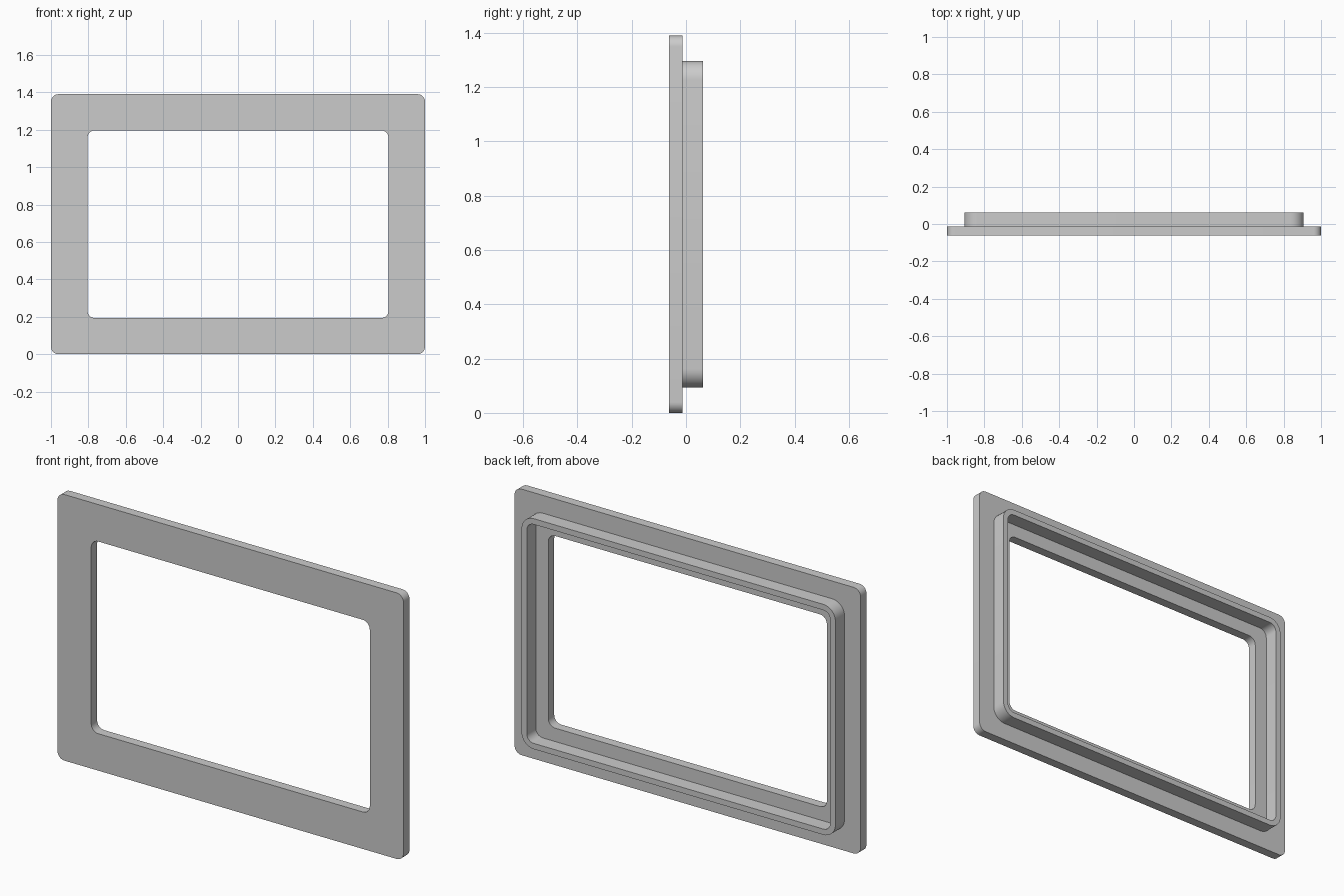
import bpy, bmesh
from math import sin, cos, pi

cube = bpy.data.objects.get("Cube")
if cube:
    bpy.data.objects.remove(cube, do_unlink=True)

grey = bpy.data.materials.new("plain grey")
grey.use_nodes = True
colour = (0.6, 0.6, 0.6, 1)
grey.diffuse_color = colour
grey.node_tree.nodes["Principled BSDF"].inputs["Base Color"].default_value = colour

MID_Z = 0.695
STEPS = 8


def outline(half_w, half_h, radius):
    """Rounded rectangle in the x-z plane, centred on the frame."""
    points = []
    for corner, (sx, sz) in enumerate([(1, 1), (-1, 1), (-1, -1), (1, -1)]):
        for i in range(STEPS + 1):
            a = (corner + i / STEPS) * pi / 2
            points.append((sx * (half_w - radius) + radius * cos(a),
                           MID_Z + sz * (half_h - radius) + radius * sin(a)))
    return points


def frame(name, outer, inner, front, back):
    """Rectangular ring between two rounded outlines."""
    bm = bmesh.new()
    loops = [[bm.verts.new((x, y, z)) for x, z in outline(*shape)]
             for shape, y in ((outer, front), (outer, back), (inner, back), (inner, front))]
    count = len(loops[0])
    for k in range(4):
        a, b = loops[k], loops[(k + 1) % 4]
        for i in range(count):
            j = (i + 1) % count
            bm.faces.new((a[i], a[j], b[j], b[i]))
    bmesh.ops.recalc_face_normals(bm, faces=bm.faces)
    mesh = bpy.data.meshes.new(name)
    bm.to_mesh(mesh)
    bm.free()
    mesh.materials.append(grey)
    obj = bpy.data.objects.new(name, mesh)
    bpy.context.collection.objects.link(obj)
    bpy.ops.object.select_all(action="DESELECT")
    obj.select_set(True)
    bpy.context.view_layer.objects.active = obj
    bpy.ops.object.shade_smooth_by_angle(angle=pi / 6)
    return obj


# Wide flat plate at the front, with the window opening
frame("front_plate", (1.0, 0.695, 0.04), (0.805, 0.502, 0.04), -0.062, -0.013)

# Thin raised rim on the back
frame("back_rim", (0.907, 0.602, 0.07), (0.877, 0.572, 0.04), -0.013, 0.062)
